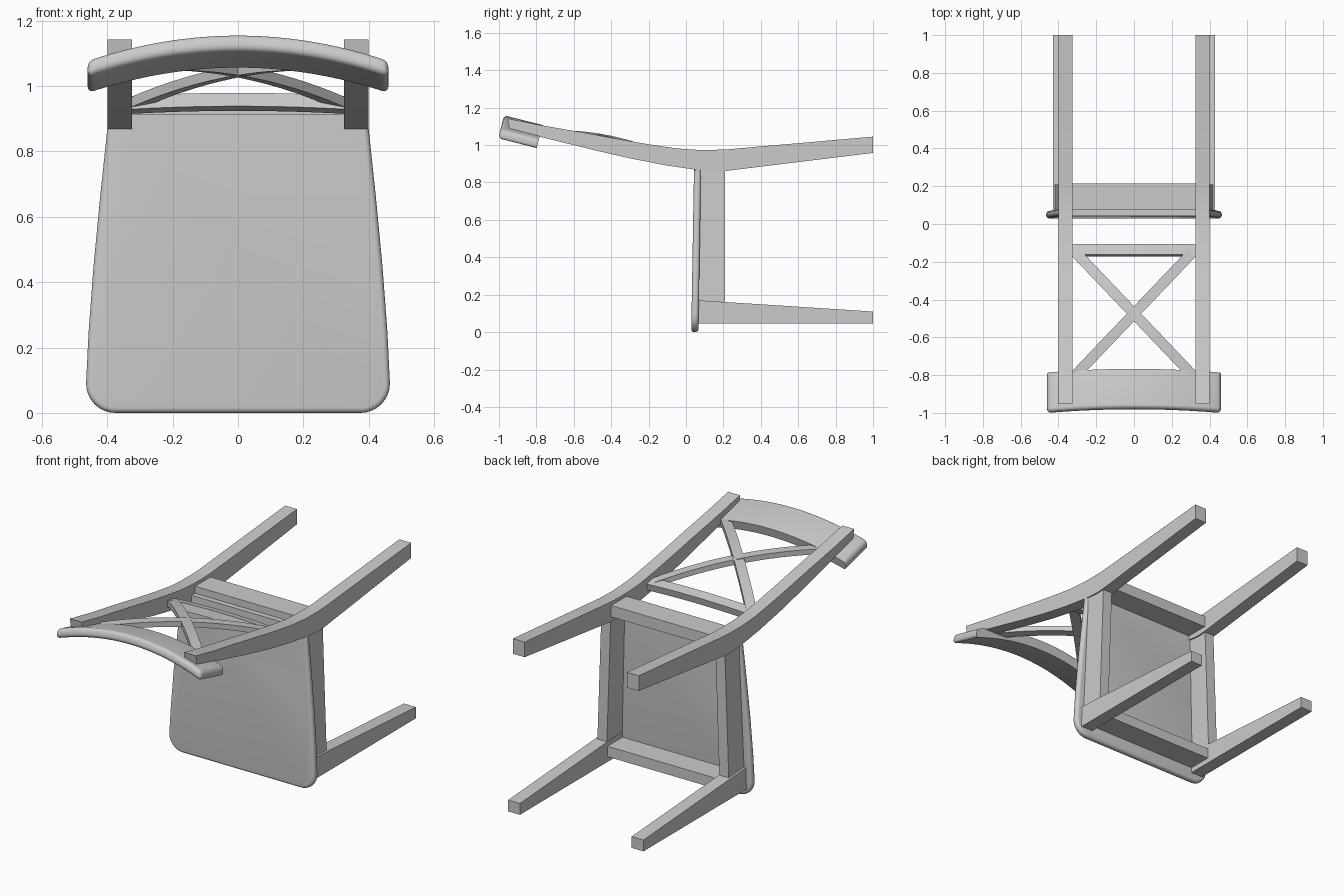
import bpy, bmesh, math
from mathutils import Vector

if "Cube" in bpy.data.objects:
    bpy.data.objects.remove(bpy.data.objects["Cube"])


def finish(name, bm, smooth=False):
    bmesh.ops.recalc_face_normals(bm, faces=bm.faces[:])
    me = bpy.data.meshes.new(name)
    bm.to_mesh(me)
    bm.free()
    ob = bpy.data.objects.new(name, me)
    bpy.context.collection.objects.link(ob)
    if smooth:
        bpy.ops.object.select_all(action='DESELECT')
        ob.select_set(True)
        bpy.context.view_layer.objects.active = ob
        bpy.ops.object.shade_smooth_by_angle(angle=math.radians(35))
    return ob


def loft(name, rings, smooth=False, bevel=0, pick=None):
    """Join rings of points into a closed solid; optionally round picked edges."""
    bm = bmesh.new()
    loops = [[bm.verts.new(p) for p in r] for r in rings]
    n = len(loops[0])
    for a, b in zip(loops, loops[1:]):
        for i in range(n):
            bm.faces.new((a[i], a[(i + 1) % n], b[(i + 1) % n], b[i]))
    bm.faces.new(loops[0][::-1])
    bm.faces.new(loops[-1])
    if bevel:
        bmesh.ops.recalc_face_normals(bm, faces=bm.faces[:])
        edges = [e for e in bm.edges if e.calc_face_angle(0) > 0.6 and (not pick or pick(e))]
        bmesh.ops.bevel(bm, geom=edges, offset=bevel, segments=4, profile=0.5,
                        affect='EDGES', clamp_overlap=True)
    return finish(name, bm, smooth)


def side_prism(name, profile, x0, x1, smooth=False):
    return loft(name, [[(x, y, z) for y, z in profile] for x in (x0, x1)], smooth)


# Seat: tapered rounded panel, slightly tilted, notched between the rear legs
R = 0.09
half = [(0.325, 0.915), (0.325, 0.868), (0.40, 0.868), (0.422, 0.66),
        (0.442, 0.45), (0.457, 0.25)]
for i in range(9):
    a = math.radians(90 * i / 8)
    half.append((0.465 - R + R * math.cos(a), R - R * math.sin(a)))
outline = half + [(-x, z) for x, z in reversed(half)]
loft("seat", [[(x, y + 0.017 * z, z) for x, z in outline] for y in (0.028, 0.066)],
     True, 0.016, lambda e: abs(e.verts[0].co.y - e.verts[1].co.y) < 0.02
     and min(v.co.z for v in e.verts) < 0.86)

# Rear legs running up into the backrest posts: front and back curves
front = [(1, 0.958), (0.215, 0.862), (0.16, 0.858), (0.06, 0.867), (-0.1, 0.89),
         (-0.3, 0.929), (-0.5, 0.975), (-0.783, 1.045), (-0.945, 1.09)]
back = [(-0.954, 1.142), (-0.78, 1.107), (-0.55, 1.067), (-0.35, 1.03), (-0.2, 1.004),
        (-0.05, 0.982), (0.05, 0.975), (0.14, 0.974), (0.22, 0.977), (1, 1.045)]
front_leg = [(0.066, 0.045), (1, 0.045), (1, 0.11), (0.066, 0.17)]
for side, s in (("left", -1), ("right", 1)):
    side_prism("rear_leg_" + side, front + back, s * 0.325, s * 0.40, True)
    side_prism("front_leg_" + side, front_leg, s * 0.355, s * 0.43)
    # Side apron following the seat taper
    loft("side_apron_" + side,
         [[(s * (x - 0.06), y0, z), (s * x, y0, z), (s * x, 0.208, z), (s * (x - 0.06), 0.208, z)]
          for x, z, y0 in ((0.418, 0.14, 0.064), (0.392, 0.89, 0.075))])

# Front and back aprons
side_prism("front_apron", [(0.064, 0.075), (0.205, 0.075), (0.205, 0.135), (0.064, 0.135)],
           -0.37, 0.37)
side_prism("back_apron", [(0.075, 0.89), (0.215, 0.89), (0.215, 0.955), (0.075, 0.955)],
           -0.34, 0.34)

# Backrest directions: up the backrest, and out of its rear face
up = Vector((0, -0.97, 0.245))
out = Vector((0, 0.245, 0.97))


def bowed_rail(name, half_w, base, height, thick, sag, bevel=0):
    """Rail curved across its width, extruded along the backrest."""
    xs = [half_w * (i / 12 - 1) for i in range(25)]
    bow = lambda x: -sag * (x / half_w) ** 2
    ring = [Vector((x, 0, 0)) + out * bow(x) for x in xs]
    ring += [Vector((x, 0, 0)) + out * (bow(x) - thick) for x in reversed(xs)]
    base = Vector(base)
    foot = lambda e: all((v.co - base).dot(up) < 0.001 for v in e.verts)
    return loft(name, [[base + p + up * h for p in ring] for h in (0, height)],
                True, bevel, lambda e: not foot(e))


# Top rail and lower back rail
bowed_rail("top_rail", 0.46, (0, -0.767, 1.107), 0.212, 0.052, 0.08, 0.02)
bowed_rail("lower_back_rail", 0.335, (0, -0.105, 0.965), 0.058, 0.042, 0.01)

# Crossed backrest bars, bowed toward the rear
for side, s in (("a", -1), ("b", 1)):
    rings = []
    for i in range(17):
        t = i / 8 - 1
        c = Vector((s * 0.31 * t, -0.475 - 0.325 * t, 1.045 + 0.055 * t - 0.04 * t * t))
        tan = Vector((s * 0.31, -0.325, 0.055 - 0.08 * t)).normalized()
        w = tan.cross(Vector((0, 0, 1))).normalized() * 0.0275
        d = w.cross(tan).normalized() * 0.015
        rings.append([c + w + d, c - w + d, c - w - d, c + w - d])
    loft("cross_bar_" + side, rings, True)
